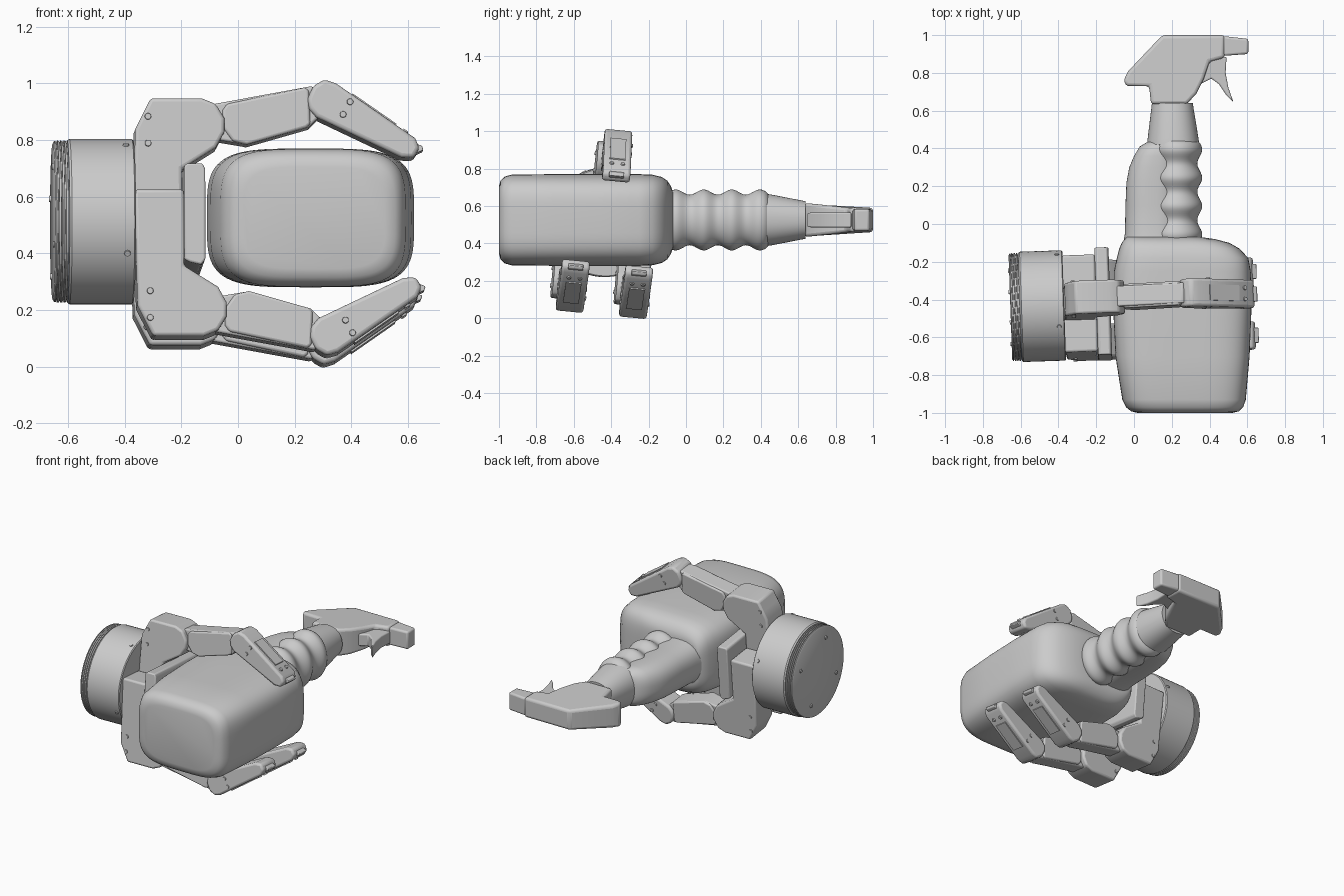
import bpy
import bmesh
from math import cos, sin, pi, radians
from mathutils import Matrix, Vector

default_cube = bpy.data.objects.get("Cube")
if default_cube:
    bpy.data.objects.remove(default_cube, do_unlink=True)

# One plain grey for everything
grey = bpy.data.materials.new("plain grey")
grey.use_nodes = True
colour = (0.6, 0.6, 0.6, 1)
grey.diffuse_color = colour
grey.node_tree.nodes["Principled BSDF"].inputs["Base Color"].default_value = colour

# The gripper is rolled and turned slightly around its own axis
GRIPPER = (Matrix.Translation((0, -0.418, 0.512))
           @ Matrix.Rotation(radians(2), 4, "Z")
           @ Matrix.Rotation(radians(-5.5), 4, "X"))
BOTTLE = Matrix.Translation((0, 0, 0.525))


def finish(name, bm, frame, bevel=0, segments=3):
    """Turn a bmesh into a shaded object with optional rounded edges."""
    bmesh.ops.recalc_face_normals(bm, faces=bm.faces)
    mesh = bpy.data.meshes.new(name)
    bm.to_mesh(mesh)
    bm.free()
    mesh.materials.append(grey)
    obj = bpy.data.objects.new(name, mesh)
    bpy.context.collection.objects.link(obj)
    obj.matrix_world = frame
    if bevel:
        mod = obj.modifiers.new("rounded edges", "BEVEL")
        mod.width = bevel
        mod.segments = segments
        mod.limit_method = "ANGLE"
        mod.angle_limit = radians(35)
    bpy.ops.object.select_all(action="DESELECT")
    obj.select_set(True)
    bpy.context.view_layer.objects.active = obj
    bpy.ops.object.shade_smooth_by_angle(angle=radians(35))
    return obj


def along_x(p, u, v):
    return Vector((p, u, v))


def along_y(p, u, v):
    return Vector((u, p, v))


def loft(name, rows, power, place, frame, sides=64):
    """Skin superellipse sections given as (position, centre, half width, half height)."""
    bm = bmesh.new()
    rings = []
    for p, centre, width, height in rows:
        ring = []
        for i in range(sides):
            c, s = cos(2 * pi * i / sides), sin(2 * pi * i / sides)
            u = abs(c) ** (2 / power) * (1 if c > 0 else -1)
            v = abs(s) ** (2 / power) * (1 if s > 0 else -1)
            ring.append(bm.verts.new(place(p, centre + width * u, height * v)))
        rings.append(ring)
    for a, b in zip(rings, rings[1:]):
        for i in range(sides):
            j = (i + 1) % sides
            bm.faces.new((a[i], a[j], b[j], b[i]))
    bm.faces.new(rings[0])
    bm.faces.new(rings[-1])
    return finish(name, bm, frame)


def prism(name, profile, low, high, place, frame, bevel=0, taper=None):
    """Extrude a flat profile; taper may rescale the depth of each vertex."""
    bm = bmesh.new()
    ends = [[bm.verts.new(place(a, b, d)) for a, b in profile] for d in (low, high)]
    for end in ends:
        bm.faces.new(end)
    for i in range(len(profile)):
        j = (i + 1) % len(profile)
        bm.faces.new((ends[0][i], ends[0][j], ends[1][j], ends[1][i]))
    if taper:
        for vert in bm.verts:
            vert.co.z *= taper(vert.co)
    return finish(name, bm, frame, bevel)


def side_on(a, b, d):
    return Vector((a, d, b))


def flat_on(a, b, d):
    return Vector((a, b, d))


def screw(name, point, direction, radius=0.013):
    """Shallow round screw head facing the given direction."""
    bm = bmesh.new()
    bmesh.ops.create_cone(bm, cap_ends=True, segments=16, radius1=radius,
                          radius2=radius * 0.8, depth=0.012)
    turn = Vector(direction).to_track_quat("Z", "Y").to_matrix().to_4x4()
    finish(name, bm, GRIPPER @ Matrix.Translation(point) @ turn)


# Bottle body
loft("bottle_body", [
    (-1, 0.27, 0.25, 0.18), (-0.992, 0.27, 0.285, 0.21), (-0.97, 0.268, 0.31, 0.232),
    (-0.93, 0.265, 0.327, 0.243), (-0.7, 0.257, 0.355, 0.245), (-0.45, 0.256, 0.366, 0.245),
    (-0.25, 0.256, 0.362, 0.245), (-0.18, 0.257, 0.348, 0.242), (-0.13, 0.24, 0.318, 0.23),
    (-0.1, 0.22, 0.285, 0.21), (-0.08, 0.19, 0.24, 0.18), (-0.07, 0.16, 0.2, 0.15),
], 4, along_y, BOTTLE, 80)

# Smooth rear of the handle
loft("handle_back", [
    (-0.12, 0.1, 0.16, 0.15), (-0.05, 0.1, 0.148, 0.137), (0.1, 0.1, 0.145, 0.132),
    (0.22, 0.1, 0.14, 0.13), (0.3, 0.11, 0.135, 0.128), (0.36, 0.12, 0.12, 0.125),
    (0.41, 0.14, 0.11, 0.12), (0.44, 0.17, 0.09, 0.1),
], 2.5, along_y, BOTTLE)

# Ribbed finger grip
ribs = []
for step in range(45):
    y = -0.1 + 0.012 * step
    wave = cos(2 * pi * (y - 0.095) / 0.15)
    ribs.append((y, 0.225, 0.123 + 0.013 * wave, 0.149 + 0.014 * wave))
ribs.append((0.442, 0.215, 0.12, 0.135))
loft("ribbed_grip", ribs, 2, along_y, BOTTLE)

# Collar between grip and spray head
loft("collar", [(0.42, 0.207, 0.138, 0.14), (0.45, 0.207, 0.135, 0.137),
                (0.64, 0.203, 0.108, 0.1)], 2.2, along_y, BOTTLE)


# Spray head, thinner towards the top
def head_taper(co):
    return 1.4 - 0.4 * min(1, max(0, (co.y - 0.64) / 0.24))


prism("spray_head", [
    (0.09, 0.635), (0.28, 0.635), (0.33, 0.69), (0.37, 0.77), (0.4, 0.86), (0.48, 0.88),
    (0.48, 1), (0.15, 1), (-0.03, 0.81), (-0.055, 0.76), (-0.04, 0.73), (0.08, 0.73),
], -0.065, 0.065, flat_on, BOTTLE, 0.018, head_taper)
prism("nozzle", [(0.47, 0.89), (0.605, 0.9), (0.605, 0.98), (0.47, 0.995)],
      -0.058, 0.058, flat_on, BOTTLE, 0.012)
prism("trigger", [
    (0.36, 0.87), (0.49, 0.885), (0.485, 0.8), (0.5, 0.72), (0.527, 0.645),
    (0.49, 0.68), (0.45, 0.74), (0.41, 0.77), (0.35, 0.74),
], -0.04, 0.04, flat_on, BOTTLE, 0.008)

# Gripper base drum with grooved rear rim
drum = [(-0.655, 0, 0.275, 0.275), (-0.65, 0, 0.284, 0.284)]
for k in range(4):
    x = -0.645 + 0.012 * k
    drum += [(x + dx, 0, r, r) for dx, r in
             ((0, 0.285), (0.001, 0.278), (0.004, 0.278), (0.005, 0.286))]
drum += [(-0.596, 0, 0.292, 0.292), (-0.375, 0, 0.292, 0.292), (-0.37, 0, 0.286, 0.286)]
loft("base_drum", drum, 2, along_x, GRIPPER, 72)
for k in range(4):
    angle = radians(62 + 90 * k)
    out = Vector((0, -cos(angle), sin(angle)))
    screw("drum_side_screw", out * 0.291 + Vector((-0.4, 0, 0)), out)
    screw("drum_rear_screw", out * 0.21 + Vector((-0.655, 0, 0)), (-1, 0, 0))

# Palm pad
prism("palm_pad", [(-0.2, -0.16), (-0.2, 0.17), (-0.19, 0.18), (-0.135, 0.18),
                   (-0.125, 0.16), (-0.125, -0.16), (-0.14, -0.18), (-0.18, -0.17)],
      -0.285, 0.285, side_on, GRIPPER, 0.02)

# Finger parts: outline, half width, edge rounding
FINGER = {
    "knuckle": ([(-0.375, -0.09), (-0.365, 0.32), (-0.34, 0.37), (-0.31, 0.43), (-0.13, 0.43),
                 (-0.08, 0.41), (-0.05, 0.36), (-0.05, 0.31), (-0.08, 0.255), (-0.2, 0.18),
                 (-0.2, -0.09)], 0.088, 0.012),
    "inner_link": ([(-0.1, 0.41), (0.26, 0.476), (0.31, 0.44), (0.3, 0.38), (0.25, 0.33),
                    (0.03, 0.268), (-0.1, 0.29)], 0.054, 0.008),
    "inner_link_cover": ([(-0.055, 0.39), (-0.04, 0.412), (0.235, 0.47), (0.25, 0.46),
                          (0.255, 0.34), (0.24, 0.328), (0.03, 0.268), (-0.02, 0.28),
                          (-0.055, 0.33)], 0.064, 0.01),
    "outer_link": ([(0.245, 0.43), (0.265, 0.475), (0.305, 0.498), (0.345, 0.485),
                    (0.625, 0.29), (0.64, 0.255), (0.62, 0.22), (0.575, 0.222),
                    (0.275, 0.365), (0.25, 0.395)], 0.074, 0.014),
    "tip_lip": ([(0.6, 0.285), (0.65, 0.265), (0.655, 0.25), (0.61, 0.23)], 0.04, 0.004),
    "outer_panel": ([(0.4, 0.44), (0.405, 0.451), (0.56, 0.343), (0.555, 0.33)], 0.042, 0),
}
SIDE_SCREWS = [(0.395, 0.418), (0.37, 0.373), (-0.32, 0.365), (-0.32, 0.27)]


def finger(name, y, side):
    for part, (outline, half, bevel) in FINGER.items():
        prism(name + "_" + part, [(a, b * side) for a, b in outline],
              y - half, y + half, side_on, GRIPPER, bevel)
    for x, z in SIDE_SCREWS:
        half = 0.074 if x > 0 else 0.088
        for face in (-1, 1):
            screw(name + "_screw", (x, y + face * half, z * side), (0, face, 0))
    # Fingertip screws on the sloping outer face
    for offset in (-0.03, 0.03):
        screw(name + "_tip_screw", (0.59, y + offset, 0.316 * side), (0.57, 0, 0.82 * side))


finger("upper_finger", 0, 1)
finger("lower_right_finger", -0.17, -1)
finger("lower_left_finger", 0.17, -1)
